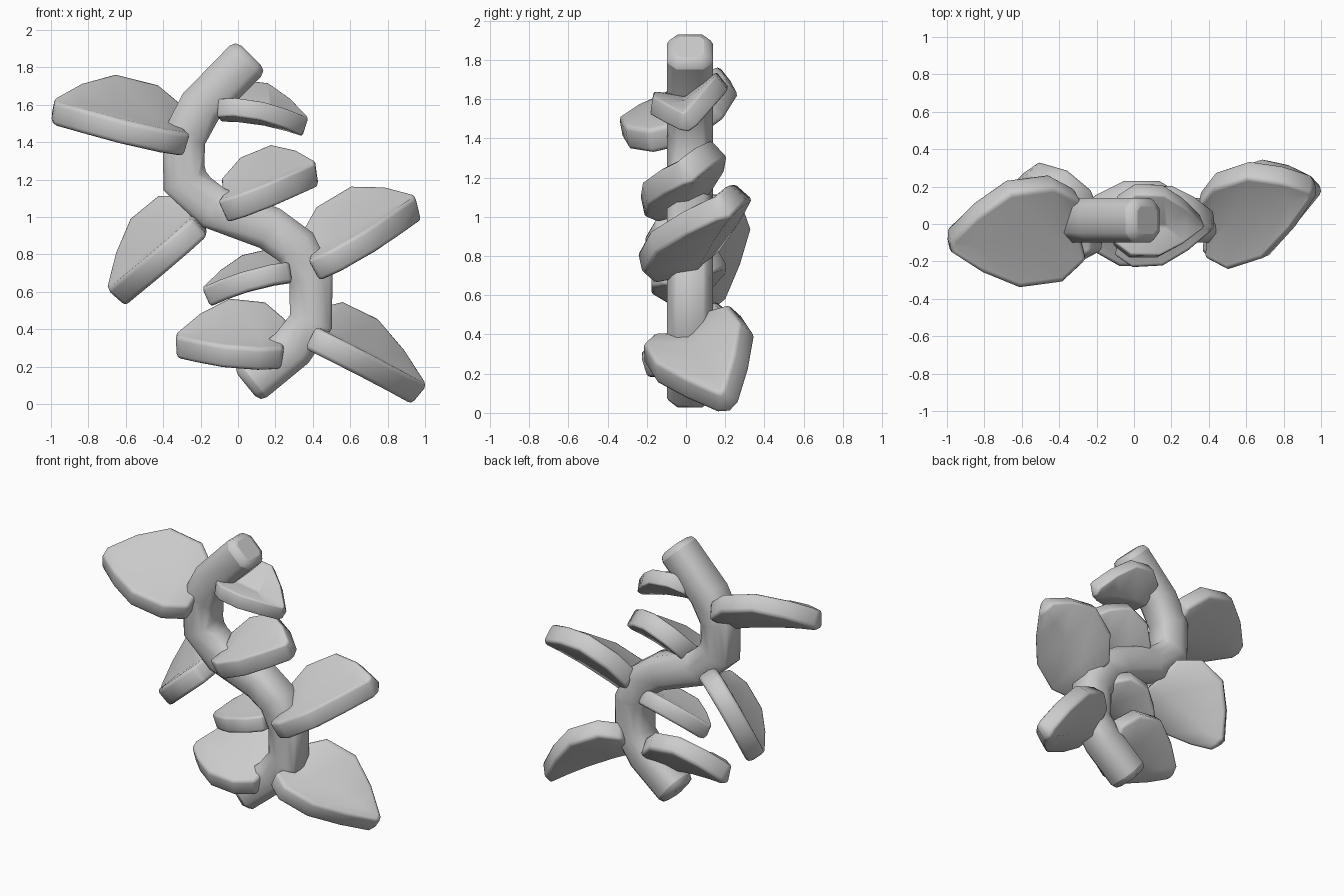
import bpy
from mathutils import Vector

if "Cube" in bpy.data.objects:
    bpy.data.objects.remove(bpy.data.objects["Cube"])


def finish(name, verts, faces, bevel, thickness=0):
    mesh = bpy.data.meshes.new(name)
    mesh.from_pydata(verts, [], faces)
    obj = bpy.data.objects.new(name, mesh)
    bpy.context.collection.objects.link(obj)
    if thickness:
        mod = obj.modifiers.new("thickness", 'SOLIDIFY')
        mod.thickness = thickness
        mod.offset = 0
        mod.use_even_offset = True
    mod = obj.modifiers.new("soft_edges", 'BEVEL')
    mod.width = bevel
    mod.segments = 2
    mod.limit_method = 'ANGLE'
    mod.angle_limit = 0.8
    bpy.ops.object.select_all(action='DESELECT')
    bpy.context.view_layer.objects.active = obj
    obj.select_set(True)
    bpy.ops.object.shade_smooth_by_angle(angle=0.85)


# Stem: chamfered square section swept along an S-shaped path
path = [Vector((x, 0.02, z)) for x, z in [
    (0.045, 0.10), (0.29, 0.30), (0.39, 0.44), (0.39, 0.67), (0.31, 0.84),
    (0.17, 0.94), (-0.13, 1.05), (-0.29, 1.19), (-0.29, 1.42), (-0.20, 1.59),
    (0.07, 1.865)]]
h, c = 0.118, 0.068
section = [(h, -c), (h, c), (c, h), (-c, h), (-h, c), (-h, -c), (-c, -h), (c, -h)]
n, verts, faces = len(section), [], []
for i, p in enumerate(path):
    d0 = (p - path[max(i - 1, 0)]).normalized()
    d1 = (path[min(i + 1, len(path) - 1)] - p).normalized()
    d = (d0 + d1).normalized()
    side = Vector((d.z, 0, -d.x))
    verts += [p + side * a + Vector((0, b, 0)) for a, b in section]
for i in range(len(path) - 1):
    for j in range(n):
        k = (j + 1) % n
        faces.append((i * n + j, i * n + k, (i + 1) * n + k, (i + 1) * n + j))
faces += [tuple(reversed(range(n))), tuple(range(len(verts) - n, len(verts)))]
finish("stem", verts, faces, 0.045)


# Leaf: thick pointed blade given by base, tip, front edge and back edge
def leaf(name, base, tip, front, back, thickness=0.13):
    drop = Vector((0, 0, -0.018))
    base, tip, front, back = (Vector(v) + drop for v in (base, tip, front, back))
    mid = base.lerp(tip, 0.45)
    rows = [(0, 0.62), (0.22, 0.97), (0.55, 0.97), (0.8, 0.6), (1, 0.15)]
    verts, faces = [], []
    for u, w in rows:
        # the back edge arches more than the front one
        p = base.lerp(tip, u)
        arch = Vector((0, 0, u * (1 - u)))
        verts += [p + (front - mid) * w + arch * 0.06, p + arch * 0.08,
                  p + (back - mid) * w + arch * 0.13]
    for i in range(len(rows) - 1):
        for j in range(2):
            a = i * 3 + j
            faces.append((a, a + 1, a + 4, a + 3))
    finish(name, verts, faces, 0.025, thickness)


leaves = {
    "leaf_upper_left": ((-0.31, -0.01, 1.44), (-0.99, -0.1, 1.58), (-0.55, -0.33, 1.44), (-0.60, 0.22, 1.70), 0.13),
    "leaf_upper_right": ((-0.09, 0.01, 1.58), (0.36, 0, 1.50), (0.08, -0.18, 1.58), (0.11, 0.19, 1.68), 0.10),
    "leaf_second_right": ((-0.06, -0.03, 1.08), (0.42, 0, 1.25), (0.12, -0.22, 1.10), (0.14, 0.17, 1.32), 0.13),
    "leaf_mid_right": ((0.41, 0.01, 0.77), (0.96, 0.19, 1.07), (0.65, -0.20, 0.84), (0.55, 0.28, 1.09), 0.13),
    "leaf_bottom_right": ((0.41, 0.02, 0.37), (0.97, 0.2, 0.07), (0.62, -0.18, 0.24), (0.66, 0.3, 0.45), 0.13),
    "leaf_bottom_left": ((0.24, 0, 0.30), (-0.33, 0, 0.33), (-0.02, -0.22, 0.25), (0.01, 0.20, 0.52), 0.13),
    "leaf_small_left": ((0.28, 0, 0.72), (-0.17, 0, 0.59), (0.08, -0.18, 0.67), (0.08, 0.19, 0.76), 0.11),
    "leaf_mid_left": ((-0.20, 0, 0.99), (-0.65, 0.13, 0.59), (-0.41, -0.18, 0.77), (-0.50, 0.29, 1.0), 0.13),
}
for name, pts in leaves.items():
    leaf(name, *pts)
